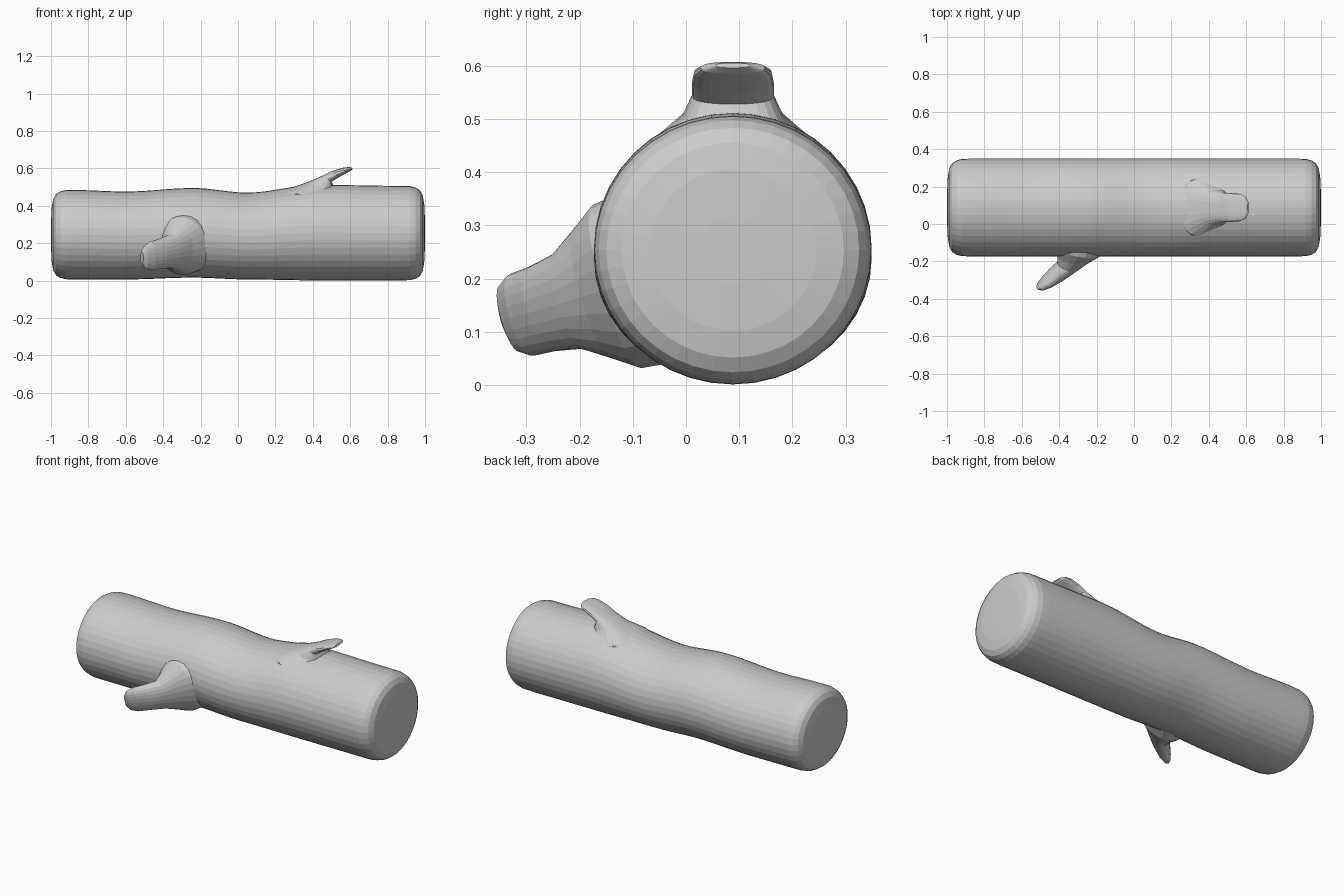
import bpy, bmesh, math
from mathutils import Vector

if "Cube" in bpy.data.objects:
    bpy.data.objects.remove(bpy.data.objects["Cube"])

CY, CZ = 0.088, 0.25   # log axis


def sgnpow(v, p):
    return math.copysign(abs(v) ** p, v)


def loft(name, rings):
    """Skin a list of equally sized point rings and cap both ends."""
    bm = bmesh.new()
    loops = [[bm.verts.new(p) for p in ring] for ring in rings]
    n = len(loops[0])
    for a, b in zip(loops, loops[1:]):
        for i in range(n):
            j = (i + 1) % n
            bm.faces.new((a[i], a[j], b[j], b[i]))
    for loop in (loops[0], loops[-1]):
        bm.faces.new(loop)
    bmesh.ops.recalc_face_normals(bm, faces=bm.faces)
    me = bpy.data.meshes.new(name)
    bm.to_mesh(me)
    bm.free()
    ob = bpy.data.objects.new(name, me)
    bpy.context.collection.objects.link(ob)
    return ob


def smooth_at(keys, x):
    """Smoothly interpolate (x, bottom, top) keys."""
    if x <= keys[0][0]:
        return keys[0][1:]
    for a, b in zip(keys, keys[1:]):
        if x <= b[0]:
            t = (x - a[0]) / (b[0] - a[0])
            t = t * t * (3 - 2 * t)
            return tuple(p + (q - p) * t for p, q in zip(a[1:], b[1:]))
    return keys[-1][1:]


# Log trunk with a gently wavy top and rounded ends
keys = [(-0.9, 0.006, 0.485), (-0.6, 0.006, 0.476), (-0.24, 0.016, 0.495),
        (0.05, 0.006, 0.47), (0.42, 0.001, 0.512), (0.9, 0.001, 0.506)]
end = [(1.0, 0.25), (0.996, 0.6), (0.988, 0.8), (0.972, 0.91), (0.95, 0.965), (0.92, 0.995)]
stations = [(-x, f) for x, f in end]
stations += [(-0.88 + 1.76 * i / 32, 1.0) for i in range(33)]
stations += [(x, f) for x, f in reversed(end)]
rings = []
for x, f in stations:
    lo, hi = smooth_at(keys, x)
    zc, rz = (lo + hi) / 2, (hi - lo) / 2
    rings.append([Vector((x, CY + 0.261 * f * math.cos(a), zc + rz * f * math.sin(a)))
                  for a in (2 * math.pi * i / 40 for i in range(40))])
log = loft("log", rings)


def branch(name, angle, sections, power):
    """Stub growing out of the log; sections are (x, r) outer, (x, r) inner, half width."""
    out = Vector((0, math.cos(angle), math.sin(angle)))
    side = Vector((0, -math.sin(angle), math.cos(angle)))
    axis = Vector((0, CY, CZ))
    rings = []
    for x0, r0, x1, r1, w in sections:
        p = axis + Vector((x0, 0, 0)) + out * r0
        q = axis + Vector((x1, 0, 0)) + out * r1
        mid, half = (p + q) / 2, (p - q) / 2
        rings.append([mid + half * sgnpow(math.cos(a), power) + side * w * sgnpow(math.sin(a), power)
                      for a in (2 * math.pi * i / 24 for i in range(24))])
    return loft(name, rings)


# Short flat stub on top, leaning right
top_stub = branch("top_stub", math.pi / 2, [
    (0.15, 0.17, 0.50, 0.05, 0.16), (0.25, 0.235, 0.52, 0.15, 0.16),
    (0.36, 0.272, 0.52, 0.24, 0.095), (0.45, 0.31, 0.50, 0.278, 0.077),
    (0.50, 0.335, 0.535, 0.30, 0.077), (0.56, 0.353, 0.575, 0.322, 0.073),
    (0.59, 0.357, 0.60, 0.335, 0.06), (0.608, 0.355, 0.613, 0.346, 0.033)], 0.8)

# Longer stub on the front, leaning left and down
front_stub = branch("front_stub", math.pi + 0.29, [
    (-0.10, 0.18, -0.45, 0.10, 0.17), (-0.17, 0.255, -0.43, 0.20, 0.16),
    (-0.24, 0.298, -0.41, 0.265, 0.122), (-0.30, 0.345, -0.41, 0.305, 0.093),
    (-0.38, 0.403, -0.45, 0.345, 0.083), (-0.44, 0.438, -0.49, 0.39, 0.08),
    (-0.48, 0.454, -0.512, 0.42, 0.065), (-0.506, 0.455, -0.522, 0.44, 0.035)], 0.95)

# Fuse the stubs into the log
bpy.context.view_layer.objects.active = log
for stub in (top_stub, front_stub):
    mod = log.modifiers.new("fuse", 'BOOLEAN')
    mod.operation = 'UNION'
    mod.solver = 'EXACT'
    mod.object = stub
    bpy.ops.object.modifier_apply(modifier=mod.name)
    bpy.data.objects.remove(stub)
